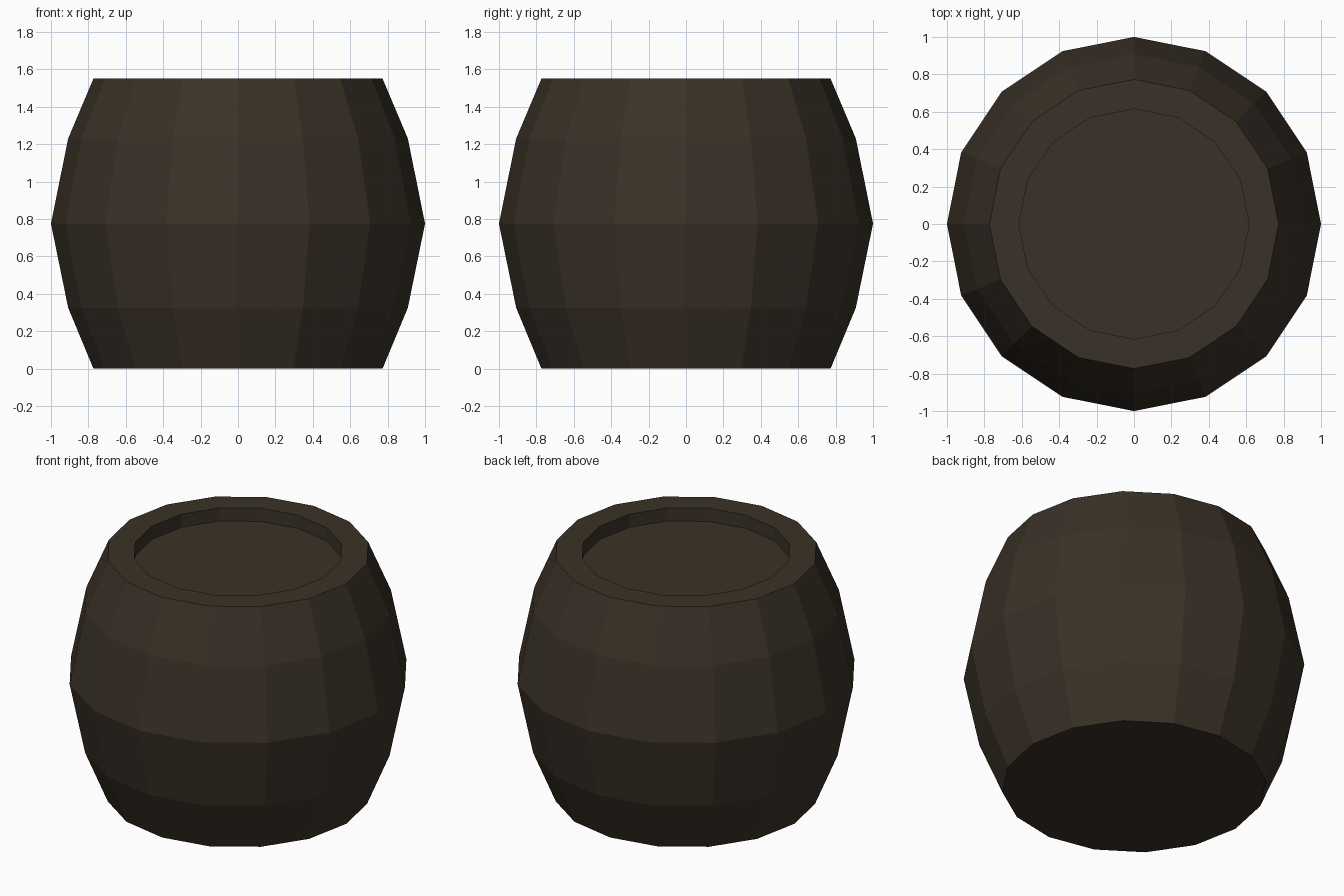
import bpy, bmesh, math

if "Cube" in bpy.data.objects:
    bpy.data.objects.remove(bpy.data.objects["Cube"])

SIDES = 16
# Radius and height: bulging staves, rim, then the sunken lid
PROFILE = [(0.773, 0), (0.908, 0.325), (1.0, 0.775), (0.908, 1.23),
           (0.773, 1.55), (0.615, 1.55), (0.615, 1.465)]

wood = bpy.data.materials.new("dark brown wood")
wood.diffuse_color = (0.042, 0.031, 0.020, 1)
wood.use_nodes = True
wood.node_tree.nodes["Principled BSDF"].inputs["Base Color"].default_value = wood.diffuse_color

# Barrel body: rings of the profile joined by flat quads
bm = bmesh.new()
rings = []
for r, z in PROFILE:
    rings.append([bm.verts.new((r * math.cos(2 * math.pi * i / SIDES),
                                r * math.sin(2 * math.pi * i / SIDES), z))
                  for i in range(SIDES)])
for a, b in zip(rings, rings[1:]):
    for i in range(SIDES):
        j = (i + 1) % SIDES
        bm.faces.new((a[i], a[j], b[j], b[i]))

# Base and sunken lid
bm.faces.new(rings[0][::-1])
bm.faces.new(rings[-1])

mesh = bpy.data.meshes.new("barrel")
bm.to_mesh(mesh)
bm.free()
mesh.materials.append(wood)
bpy.context.collection.objects.link(bpy.data.objects.new("barrel", mesh))
